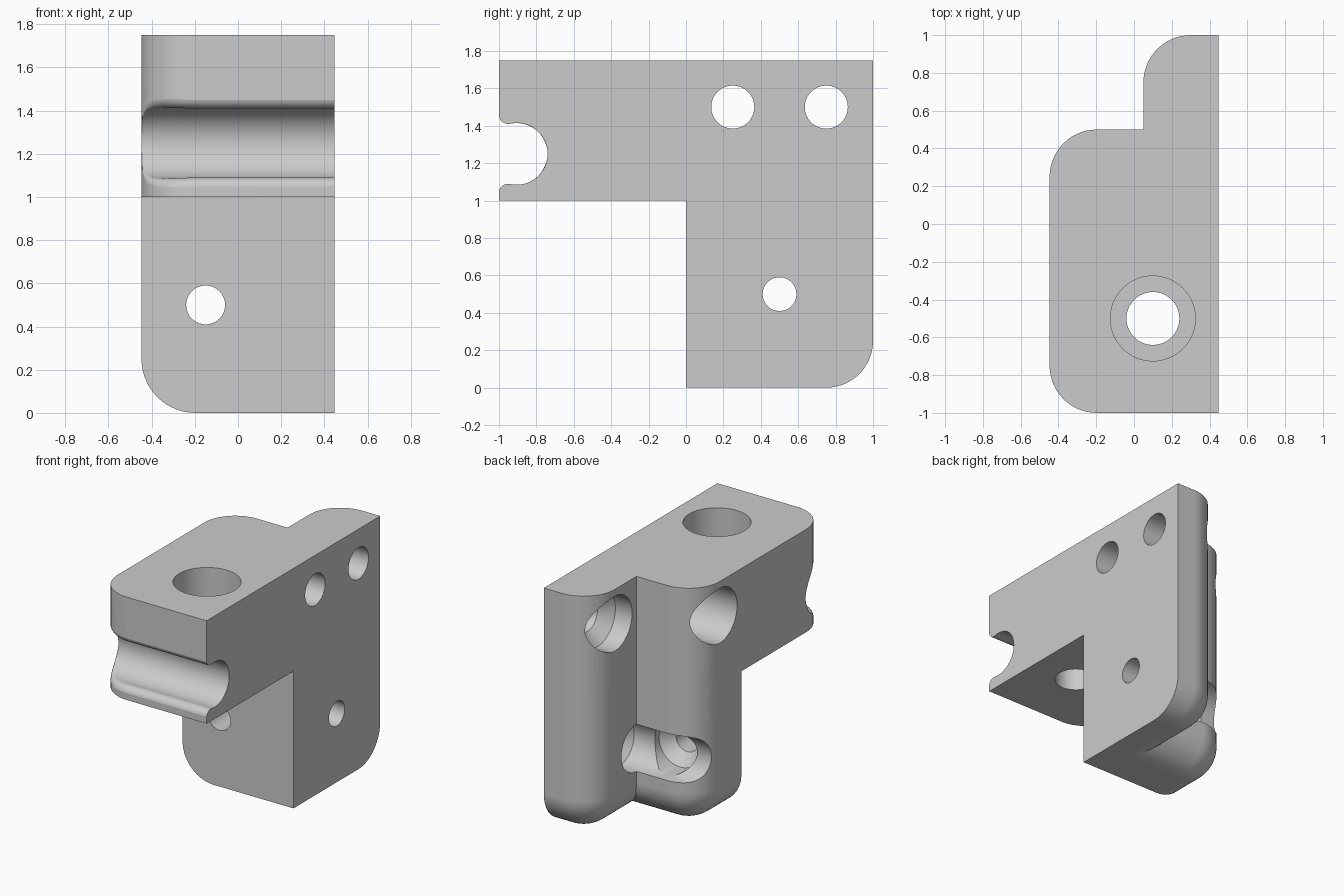
import bpy, bmesh, math
from mathutils import Vector

cube = bpy.data.objects.get("Cube")
if cube:
    bpy.data.objects.remove(cube, do_unlink=True)

LEFT, RIGHT, TOP = -0.447, 0.447, 1.75
RIB = 0.05           # side face of the thin rear rib
ROUND = 0.25         # large corner radius
STEPS = 14

grey = bpy.data.materials.new("plain_grey")
grey.use_nodes = True
grey.diffuse_color = (0.6, 0.6, 0.6, 1)
grey.node_tree.nodes["Principled BSDF"].inputs["Base Color"].default_value = (0.6, 0.6, 0.6, 1)


def make_object(name, bm):
    bmesh.ops.recalc_face_normals(bm, faces=bm.faces)
    mesh = bpy.data.meshes.new(name)
    bm.to_mesh(mesh)
    bm.free()
    mesh.materials.append(grey)
    obj = bpy.data.objects.new(name, mesh)
    bpy.context.collection.objects.link(obj)
    return obj


def rounded_block(name, lo, hi, is_round):
    """Box whose edges chosen by is_round(midpoint test) get the large radius."""
    bm = bmesh.new()
    bmesh.ops.create_cube(bm, size=1)
    edges = [e for e in bm.edges if is_round((e.verts[0].co + e.verts[1].co))]
    for v in bm.verts:
        v.co = Vector([hi[i] if v.co[i] > 0 else lo[i] for i in range(3)])
    bmesh.ops.bevel(bm, geom=edges, offset=ROUND, segments=STEPS,
                    profile=0.5, affect='EDGES', clamp_overlap=False)
    return make_object(name, bm)


def loft(name, rings):
    """Closed solid through equal-length rings of points."""
    bm = bmesh.new()
    loops = [[bm.verts.new(p) for p in ring] for ring in rings]
    n = len(loops[0])
    for a, b in zip(loops, loops[1:]):
        for i in range(n):
            j = (i + 1) % n
            bm.faces.new((a[i], a[j], b[j], b[i]))
    bm.faces.new(loops[0])
    bm.faces.new(loops[-1])
    return make_object(name, bm)


def bore(name, axis, center, profile, sides=64):
    """Stepped round cutter: profile is (position along axis, radius)."""
    u, v = [i for i in range(3) if i != axis]
    rings = []
    for pos, radius in profile:
        ring = []
        for k in range(sides):
            a = math.tau * k / sides
            p = [0, 0, 0]
            p[axis] = pos
            p[u] = center[u] + radius * math.cos(a)
            p[v] = center[v] + radius * math.sin(a)
            ring.append(p)
        rings.append(ring)
    return loft(name, rings)


def combine(target, tool, operation):
    tool.hide_render = True
    mod = target.modifiers.new("combine", 'BOOLEAN')
    mod.operation, mod.solver, mod.object = operation, 'EXACT', tool
    bpy.context.view_layer.objects.active = target
    bpy.ops.object.modifier_apply(modifier=mod.name)
    bpy.data.objects.remove(tool, do_unlink=True)


# Edge tests on the unit cube: doubled midpoint components are -1, 0 or 1
def foot_edges(m):
    left, back, low = m.x < -0.5, m.y > 0.5, m.z < -0.5
    return (left and back) or (left and low) or (back and low)


def nose_edge(m):
    return m.x < -0.5 and m.y < -0.5


# Solid blocks: column, rear rib and forward arm
body = rounded_block("bracket_body", (LEFT, 0, 0), (RIGHT, 0.5, TOP), foot_edges)
rib = rounded_block("rear_rib", (RIB, 0, 0), (RIGHT, 1, TOP), foot_edges)
arm = rounded_block("forward_arm", (LEFT, -1, 1), (RIGHT, 0.1, TOP), nose_edge)
combine(body, rib, 'UNION')
combine(body, arm, 'UNION')

# Front groove with rounded lips that follow the rounded nose corner
GROOVE_Y, GROOVE_Z, GROOVE_R, LIP = -0.905, 1.25, 0.165, 0.05


def groove_section(x, front):
    cy = front + LIP
    dz = math.sqrt((GROOVE_R + LIP) ** 2 - (cy - GROOVE_Y) ** 2)
    end = math.atan2(-dz, GROOVE_Y - cy) + math.tau
    lip = []
    for k in range(9):
        a = math.pi + (end - math.pi) * k / 8
        lip.append((cy + LIP * math.cos(a), dz + LIP * math.sin(a)))
    start = math.atan2(dz, cy - GROOVE_Y)
    arc = []
    for k in range(1, 32):
        a = start * (1 - k / 16)
        arc.append((GROOVE_Y + GROOVE_R * math.cos(a), GROOVE_R * math.sin(a)))
    lower = [(y, -z) for y, z in reversed(lip)]
    outline = [(-1.2, dz)] + lip + arc + lower + [(-1.2, -dz)]
    return [(x, y, GROOVE_Z + z) for y, z in outline]


stations = [(RIGHT + 0.1, -1)]
for k in range(STEPS + 1):
    t = math.pi / 2 * k / STEPS
    stations.append((LEFT + ROUND * (1 - math.sin(t)), -1 + ROUND * (1 - math.cos(t))))
stations.append((LEFT - 0.1, -1 + ROUND))
groove = loft("groove_cutter", [groove_section(x, y - 0.001) for x, y in stations])
combine(body, groove, 'DIFFERENCE')

# Vertical counterbored hole through the arm
combine(body, bore("arm_hole", 2, (0.1, -0.5, 0),
                   [(0.9, 0.14), (1.35, 0.14), (1.35001, 0.225), (1.9, 0.225)]), 'DIFFERENCE')

# Upper cross holes, countersunk from the rounded side
for y in (0.25, 0.75):
    combine(body, bore("upper_hole", 0, (0, y, 1.5),
                       [(-0.6, 0.2), (0.185, 0.2), (0.27, 0.115), (0.6, 0.115)]), 'DIFFERENCE')

# Lower holes: one across, one front to back
combine(body, bore("lower_cross_hole", 0, (0, 0.5, 0.5),
                   [(-0.6, 0.172), (0.188, 0.172), (0.27, 0.09), (0.6, 0.09)]), 'DIFFERENCE')
combine(body, bore("lower_front_hole", 1, (-0.15, 0, 0.5),
                   [(-0.2, 0.09), (0.2, 0.09), (0.282, 0.17), (0.7, 0.17)]), 'DIFFERENCE')

# Smooth curved faces, keep crisp edges
bpy.ops.object.select_all(action='DESELECT')
body.select_set(True)
bpy.context.view_layer.objects.active = body
bpy.ops.object.shade_smooth_by_angle(angle=math.radians(25))
normals = body.modifiers.new("even_normals", 'WEIGHTED_NORMAL')
normals.keep_sharp = True
